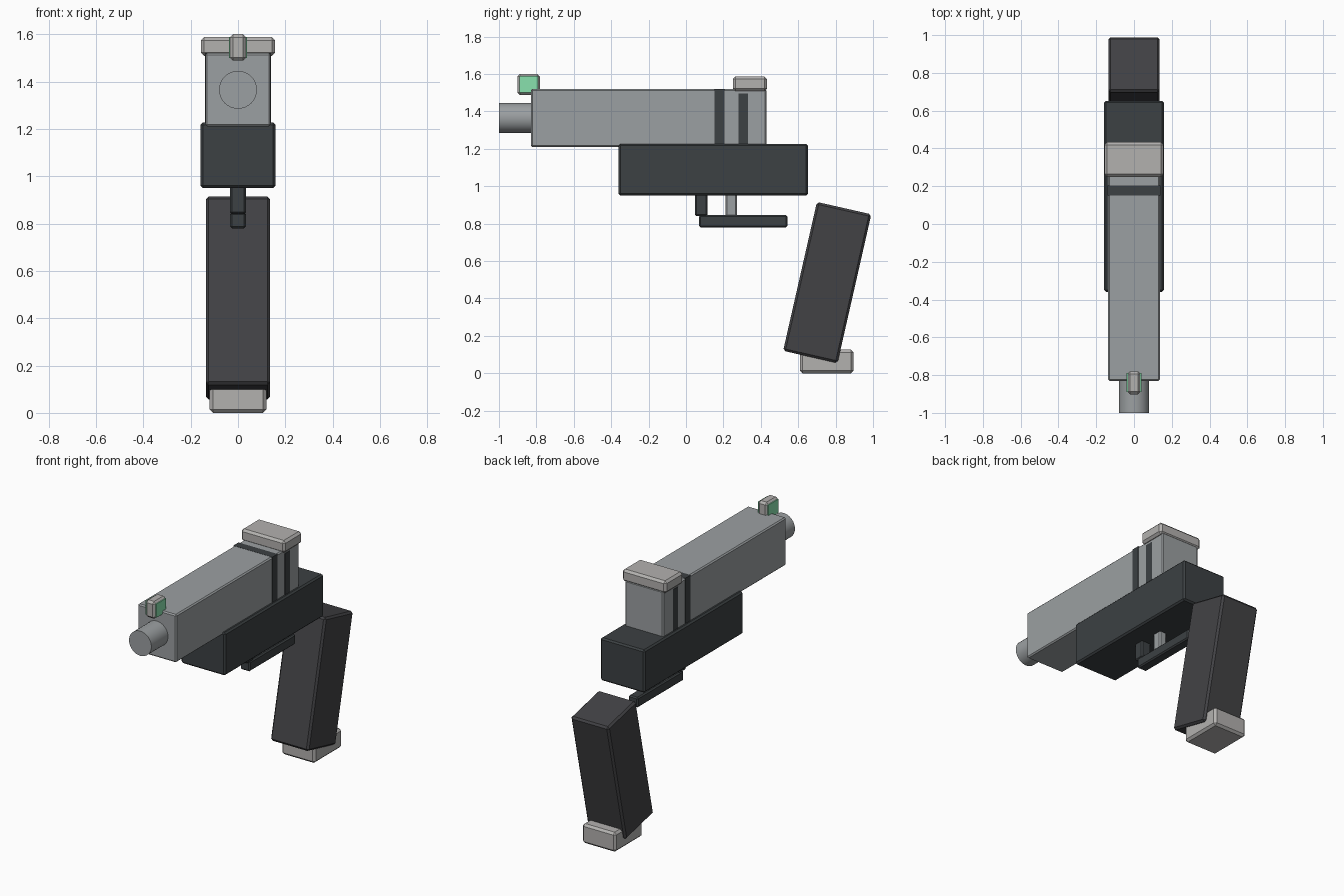
import bpy
from math import radians, pi

if "Cube" in bpy.data.objects:
    bpy.data.objects.remove(bpy.data.objects["Cube"])


def mat(name, r, g, b):
    m = bpy.data.materials.new(name)
    m.diffuse_color = (r, g, b, 1)
    m.use_nodes = True
    m.node_tree.nodes["Principled BSDF"].inputs["Base Color"].default_value = m.diffuse_color
    return m


STEEL = mat("steel", 0.33, 0.35, 0.36)
LIGHT = mat("light_steel", 0.45, 0.44, 0.43)
DARK = mat("dark_frame", 0.045, 0.052, 0.056)
GRIP = mat("dark_grip", 0.055, 0.055, 0.06)
GREEN = mat("sight_green", 0.25, 0.75, 0.42)


def bevel(ob, width):
    if width:
        m = ob.modifiers.new("bevel", "BEVEL")
        m.width = width
        m.segments = 1
        m.limit_method = 'ANGLE'
        m.angle_limit = radians(40)


def box(name, half_x, y, z, material, bev=0.01, tilt=0):
    """Box centred on x = 0 with given y and z ranges."""
    bpy.ops.mesh.primitive_cube_add(size=1)
    ob = bpy.context.object
    ob.name = name
    ob.location = (0, (y[0] + y[1]) / 2, (z[0] + z[1]) / 2)
    size = (half_x * 2, y[1] - y[0], z[1] - z[0])
    for v in ob.data.vertices:
        v.co = [c * s for c, s in zip(v.co, size)]
    ob.rotation_euler.x = tilt
    ob.data.materials.append(material)
    bevel(ob, bev)
    return ob


# upper body
box("slide", 0.138, (-0.83, 0.43), (1.21, 1.52), STEEL, 0.008)
box("frame", 0.158, (-0.36, 0.652), (0.95, 1.227), DARK, 0.01)

# side grooves, both sides
box("groove_front", 0.14, (0.152, 0.205), (1.215, 1.521), DARK, 0)
box("groove_rear", 0.14, (0.28, 0.332), (1.215, 1.495), DARK, 0)

# barrel stub
bpy.ops.mesh.primitive_cylinder_add(vertices=32, radius=0.08, depth=0.3,
                                    location=(0, -0.85, 1.365),
                                    rotation=(pi / 2, 0, 0))
barrel = bpy.context.object
barrel.name = "barrel"
barrel.data.materials.append(STEEL)
bpy.ops.object.shade_smooth_by_angle(angle=radians(30))

# sights
box("rear_sight", 0.157, (0.25, 0.433), (1.508, 1.587), LIGHT, 0.014)
box("front_sight", 0.035, (-0.902, -0.78), (1.488, 1.6), LIGHT, 0.014)
box("sight_insert", 0.039, (-0.89, -0.79), (1.5, 1.588), GREEN, 0)

# trigger and guard
box("guard_bar", 0.034, (0.07, 0.542), (0.78, 0.846), DARK, 0.008)
box("guard_post", 0.034, (0.048, 0.115), (0.84, 0.96), DARK, 0.008)
box("trigger", 0.026, (0.21, 0.272), (0.83, 0.96), STEEL, 0.008)

# slanted grip and base plate
box("grip", 0.136, (0.606, 0.904), (0.077, 0.893), GRIP, 0.012, radians(-12.8))
box("base_plate", 0.12, (0.61, 0.895), (0, 0.126), LIGHT, 0.014)
